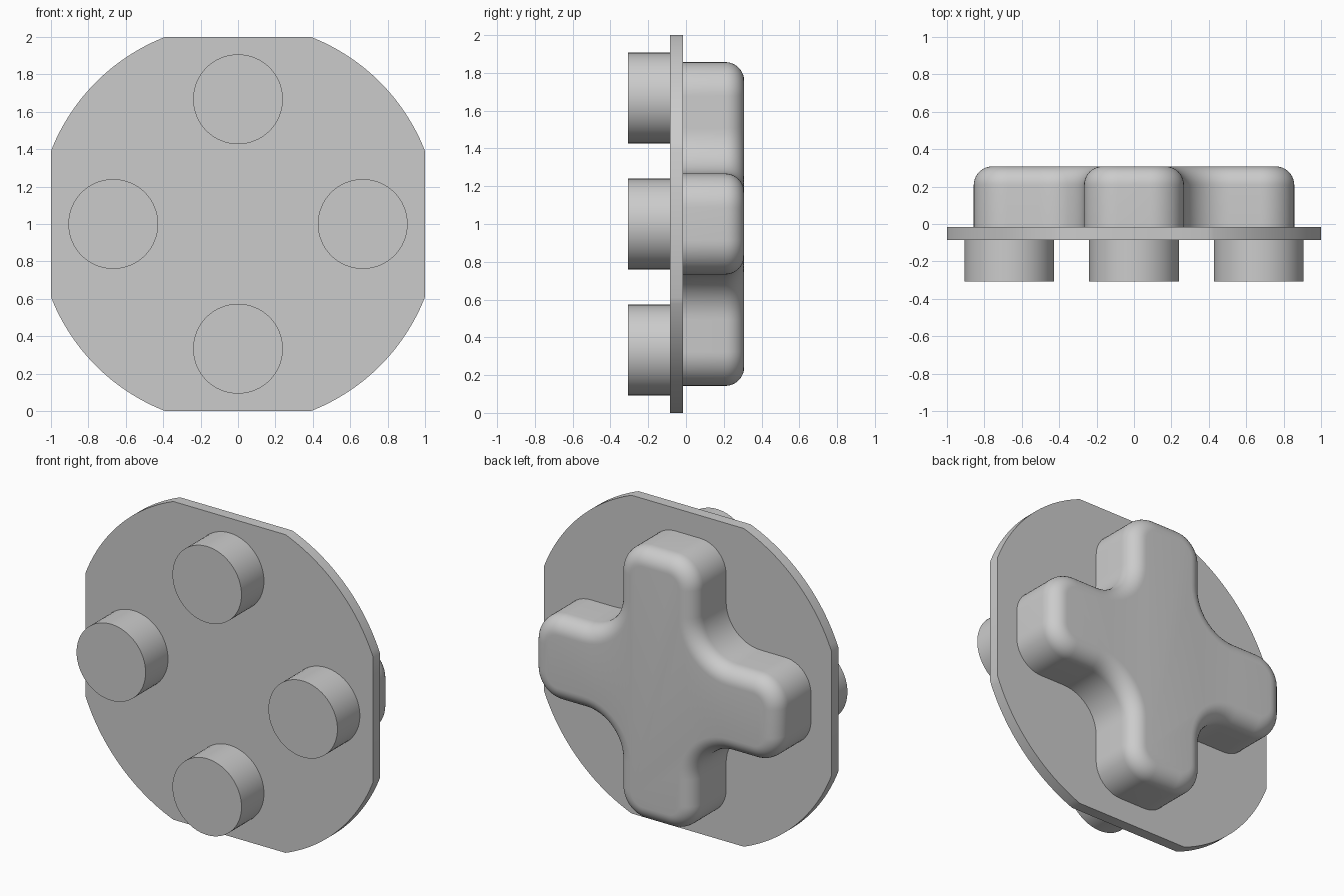
import bpy, bmesh
from math import sin, cos, pi, radians, atan2, hypot

cube = bpy.data.objects.get("Cube")
if cube:
    bpy.data.objects.remove(cube, do_unlink=True)

grey = bpy.data.materials.new("light grey plastic")
grey.use_nodes = True
colour = (0.6, 0.6, 0.6, 1)
grey.diffuse_color = colour
grey.node_tree.nodes["Principled BSDF"].inputs["Base Color"].default_value = colour


def arc(cx, cz, r, start, end, steps):
    """Points on an arc, angles in degrees."""
    angles = [radians(start + (end - start) * i / steps) for i in range(steps + 1)]
    return [(cx + r * cos(a), cz + r * sin(a)) for a in angles]


def four_fold(quadrant):
    """Repeat a quarter outline around the centre."""
    points = []
    for k in range(4):
        c, s = cos(k * pi / 2), sin(k * pi / 2)
        points += [(x * c - z * s, x * s + z * c) for x, z in quadrant]
    return points


def loft(name, sections):
    """Join (y, outline) sections into a closed solid centred at z = 1."""
    bm = bmesh.new()
    rings = [[bm.verts.new((x, y, z + 1)) for x, z in outline] for y, outline in sections]
    n = len(rings[0])
    for a, b in zip(rings, rings[1:]):
        for i in range(n):
            j = (i + 1) % n
            bm.faces.new((a[i], a[j], b[j], b[i]))
    bm.faces.new(rings[0])
    bm.faces.new(rings[-1])
    bmesh.ops.recalc_face_normals(bm, faces=bm.faces)
    mesh = bpy.data.meshes.new(name)
    bm.to_mesh(mesh)
    bm.free()
    obj = bpy.data.objects.new(name, mesh)
    bpy.context.collection.objects.link(obj)
    finish(obj)


def finish(obj):
    obj.data.materials.append(grey)
    bpy.ops.object.select_all(action="DESELECT")
    obj.select_set(True)
    bpy.context.view_layer.objects.active = obj
    bpy.ops.object.shade_smooth_by_angle(angle=radians(30))


# Round backing plate with four flat sides
flat = 0.39
corner = atan2(flat, 1) * 180 / pi
rim = four_fold(arc(0, 0, hypot(1, flat), corner, 90 - corner, 24))
loft("backing_plate", [(-0.085, rim), (-0.017, rim)])


# Cross-shaped button with rounded tips, filleted corners and a soft edge
def cross(inset):
    half, reach = 0.267 - inset, 0.857 - inset
    tip, fillet = 0.18 - inset, 0.24 + inset
    return four_fold(
        arc(reach - tip, half - tip, tip, 0, 90, 12)
        + arc(half + fillet, half + fillet, fillet, 270, 180, 12)
        + arc(half - tip, reach - tip, tip, 0, 90, 12))


top, soft, steps = 0.308, 0.1, 10
sections = [(-0.04, cross(0))]
for i in range(steps + 1):
    a = pi / 2 * i / steps
    sections.append((top - soft + soft * sin(a), cross(soft * (1 - cos(a)))))
loft("cross_button", sections)

# Four round contact pegs on the front
pegs = {"left": (1, 0), "right": (-1, 0), "upper": (0, 1), "lower": (0, -1)}
for side, (dx, dz) in pegs.items():
    bpy.ops.mesh.primitive_cylinder_add(
        vertices=64, radius=0.24, depth=0.248,
        location=(dx * 0.667, -0.184, 1 + dz * 0.667), rotation=(pi / 2, 0, 0))
    peg = bpy.context.object
    peg.name = side + "_peg"
    finish(peg)
